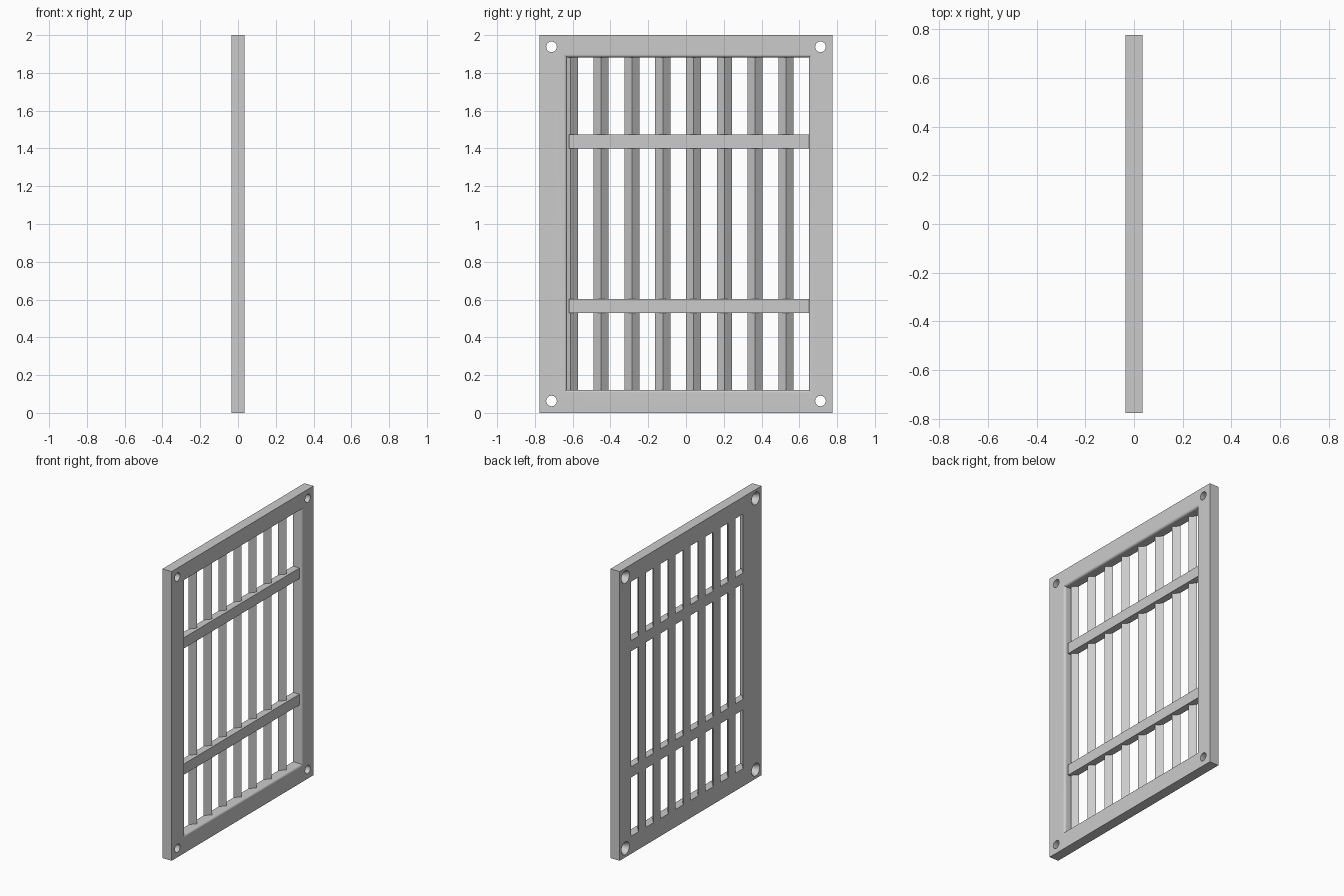
import bpy, bmesh, math

if "Cube" in bpy.data.objects:
    bpy.data.objects.remove(bpy.data.objects["Cube"])

D = 0.035                      # half depth of the panel
Y, H = 0.775, 2.0              # half width and height
Y0, Y1, Z0, Z1 = -0.63, 0.65, 0.122, 1.882   # opening at the back

grey = bpy.data.materials.new("plain grey")
grey.diffuse_color = (0.6, 0.6, 0.6, 1)
grey.use_nodes = True
grey.node_tree.nodes["Principled BSDF"].inputs["Base Color"].default_value = grey.diffuse_color


def loft(name, rings):
    """Closed solid skinned through rings of equal point count."""
    bm = bmesh.new()
    rows = [[bm.verts.new(p) for p in r] for r in rings]
    n = len(rows[0])
    for a, b in zip(rows, rows[1:]):
        for i in range(n):
            j = (i + 1) % n
            bm.faces.new((a[i], a[j], b[j], b[i]))
    bm.faces.new(rows[0][::-1])
    bm.faces.new(rows[-1])
    bmesh.ops.recalc_face_normals(bm, faces=bm.faces)
    mesh = bpy.data.meshes.new(name)
    bm.to_mesh(mesh)
    bm.free()
    ob = bpy.data.objects.new(name, mesh)
    mesh.materials.append(grey)
    bpy.context.collection.objects.link(ob)
    return ob


def rect(x, y0, y1, z0, z1):
    return [(x, y0, z0), (x, y1, z0), (x, y1, z1), (x, y0, z1)]


def circle(x, y, z, r, n=32):
    return [(x, y + r * math.cos(2 * math.pi * i / n),
             z + r * math.sin(2 * math.pi * i / n)) for i in range(n)]


def box(name, x0, x1, y0, y1, z0, z1):
    return loft(name, [rect(x0, y0, y1, z0, z1), rect(x1, y0, y1, z0, z1)])


# Frame blank
frame = box("frame", -D, D, -Y, Y, 0, H)

# Opening with a rounded front edge
R, steps = 0.016, 6
sections = [(-D - 0.02, 0)]
for i in range(steps + 1):
    a = math.pi / 2 * i / steps
    sections.append((D - R + R * math.sin(a), R * (1 - math.cos(a))))
sections.append((D + 0.02, R))
cutters = [loft("opening_cutter", [rect(x, Y0 - o, Y1 + o, Z0 - o, Z1 + o)
                                   for x, o in sections])]

# Corner screw holes, countersunk from the back
for y in (-0.712, 0.712):
    for z in (0.063, 1.938):
        cutters.append(loft("hole_cutter", [
            circle(x, y, z, r) for x, r in
            ((-D - 0.01, 0.044), (-D, 0.044), (-0.005, 0.028), (D + 0.01, 0.028))]))

bpy.context.view_layer.objects.active = frame
for c in cutters:
    c.hide_render = True
    mod = frame.modifiers.new("cut", 'BOOLEAN')
    mod.operation, mod.solver, mod.object = 'DIFFERENCE', 'EXACT', c
    bpy.ops.object.modifier_apply(modifier=mod.name)
    bpy.data.objects.remove(c)

bpy.ops.object.select_all(action='DESELECT')
frame.select_set(True)
bpy.ops.object.shade_smooth_by_angle(angle=math.radians(30))

# Vertical slats: triangular, flat side flush with the back
for i in range(8):
    y = -0.612 + i * 0.163
    loft("slat", [[(-D, y - 0.04, z), (-D, y + 0.04, z), (0.0, y, z)]
                  for z in (Z0 - 0.002, Z1 + 0.002)])

# Two crossbars
for z in (0.565, 1.438):
    box("crossbar", -D, 0.015, -0.62, Y1 + 0.002, z - 0.037, z + 0.037)
